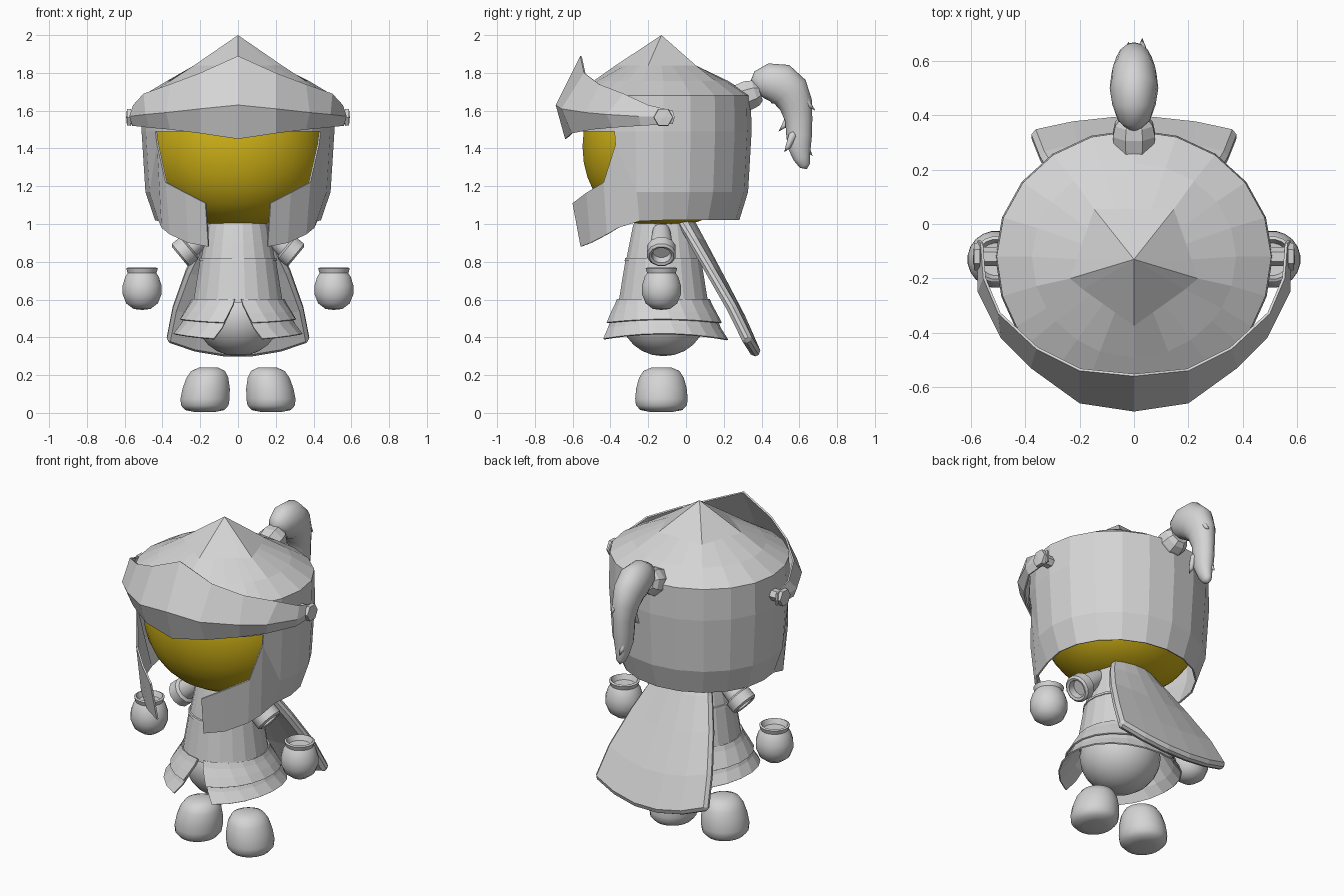
import bpy, bmesh, math
from mathutils import Vector

if "Cube" in bpy.data.objects:
    bpy.data.objects.remove(bpy.data.objects["Cube"])

CY = -0.12  # y of the figure's vertical axis


def material(name, rgb):
    m = bpy.data.materials.new(name)
    m.diffuse_color = (*rgb, 1)
    m.use_nodes = True
    m.node_tree.nodes["Principled BSDF"].inputs["Base Color"].default_value = m.diffuse_color
    return m


GREY = material("steel_grey", (0.66, 0.66, 0.66))
GOLD = material("golden_yellow", (0.62, 0.44, 0.008))


def grid(name, rows, closed=False, skip=None, mat=GREY, smooth=None, thick=0, offset=-1):
    """Skin of quads between rows of points; skip(row, col) leaves holes."""
    bm = bmesh.new()
    vs = [[bm.verts.new(p) for p in row] for row in rows]
    n = len(rows[0])
    for i in range(len(rows) - 1):
        for j in range(n if closed else n - 1):
            k = (j + 1) % n
            if not (skip and skip(i, j)):
                bm.faces.new((vs[i][j], vs[i][k], vs[i + 1][k], vs[i + 1][j]))
    bmesh.ops.remove_doubles(bm, verts=bm.verts, dist=0.0005)
    bmesh.ops.delete(bm, geom=[v for v in bm.verts if not v.link_faces], context='VERTS')
    bmesh.ops.recalc_face_normals(bm, faces=bm.faces)
    me = bpy.data.meshes.new(name)
    bm.to_mesh(me)
    bm.free()
    ob = bpy.data.objects.new(name, me)
    bpy.context.collection.objects.link(ob)
    me.materials.append(mat)
    if thick:
        s = ob.modifiers.new("thickness", 'SOLIDIFY')
        s.thickness, s.offset = thick, offset
    if smooth:
        bpy.context.view_layer.objects.active = ob
        bpy.ops.object.select_all(action='DESELECT')
        ob.select_set(True)
        bpy.ops.object.shade_smooth_by_angle(angle=math.radians(smooth))
    return ob


def lathe(name, profile, center=(0, CY, 0), axis=(0, 0, 1), sides=20, sx=1, sy=1, **kw):
    """Turn (radius, height) pairs about an axis through center."""
    rot = Vector((0, 0, 1)).rotation_difference(Vector(axis)).to_matrix()
    rows = []
    for r, h in profile:
        ring = []
        for k in range(sides):
            a = 2 * math.pi * (k + 0.5) / sides
            ring.append(Vector(center) + rot @ Vector((r * sx * math.cos(a), r * sy * math.sin(a), h)))
        rows.append(ring)
    return grid(name, rows, closed=True, **kw)


def sweep(name, path, sides=16, sx=1, **kw):
    """Tube in the x = const plane along (x, y, z, radius) stations."""
    rows = []
    for i, (x, y, z, r) in enumerate(path):
        a, b = path[max(i - 1, 0)], path[min(i + 1, len(path) - 1)]
        t = Vector((0, b[1] - a[1], b[2] - a[2])).normalized()
        side, up = Vector((1, 0, 0)), Vector((0, -t.z, t.y))
        rows.append([Vector((x, y, z)) + r * (sx * math.cos(q) * side + math.sin(q) * up)
                     for q in (2 * math.pi * k / sides for k in range(sides))])
    return grid(name, rows, closed=True, **kw)


# --- head filling the helmet, slightly flattened at the chin
lathe("head", [(abs(math.sin(math.pi * i / 16)) ** 0.8, -math.cos(math.pi * i / 16) * 0.425) for i in range(17)],
      center=(0, CY, 1.41), sides=32, sx=0.47, sy=0.43, mat=GOLD, smooth=60)

# --- helmet: columns given by angle from the front (degrees), lower edge and opening edge
cols = [(0, 0.88, 1.11), (19.5, 0.88, 1.11), (34, 0.90, 1.165), (50, 0.945, 1.22), (59, 0.98, 1.42),
        (73, 1.015, 1.17)] + [(a, 1.02, 1.17) for a in (90, 108, 126, 144, 162, 180)]
cols = [(-a, b, o) for a, b, o in cols[-2:0:-1]] + cols
helmet_rows = [[] for _ in range(7)]
for deg, zb, zo in cols:
    a = math.radians(deg)
    ry = 0.465 if abs(deg) > 90 else 0.5
    cheek = abs(deg) <= 59
    pent = 0.245 * math.cos(math.radians(36)) / math.cos(math.radians(abs(deg) % 72 - 36))
    stations = [(0.93 if cheek else 0.865, zb),
                ((1.02 if abs(deg) < 25 else 0.985) if cheek else 0.965, zo),
                (1.005, 1.49), (0.995, 1.68), (0.74, 1.757), (pent / 0.5, 1.838), (0, 2.0)]
    for row, (s, z) in zip(helmet_rows, stations):
        row.append((0.508 * s * math.sin(a), CY - 0.01 * (z > 1.8) - ry * s * math.cos(a), z))


def opening(i, j):
    a, b = abs(cols[j][0]), abs(cols[(j + 1) % len(cols)][0])
    return (i == 1 and max(a, b) <= 59) or (i == 0 and max(a, b) < 20)


grid("helmet", helmet_rows, closed=True, skip=opening, thick=0.01)

# --- raised visor: top edge, ridge and bottom edge, mirrored
top = [(0, -.56, 1.89), (.2, -.54, 1.80), (.36, -.46, 1.74), (.5, -.33, 1.69), (.555, -.2, 1.63), (.565, -.07, 1.6)]
ridge = [(0, -.69, 1.63), (.2, -.66, 1.61), (.38, -.53, 1.59), (.49, -.42, 1.58), (.575, -.25, 1.57), (.575, -.06, 1.565)]
low = [(0, -.64, 1.45), (.2, -.605, 1.48), (.36, -.5, 1.5), (.47, -.39, 1.51), (.56, -.24, 1.52), (.565, -.07, 1.53)]
grid("visor", [[(-x, y, z) for x, y, z in e[:0:-1]] + e for e in (top, ridge, low)], thick=0.01)

# --- visor bolts
for sx in (-1, 1):
    lathe("visor_bolt", [(0, 0.48), (0.035, 0.48), (0.035, 0.565), (0.052, 0.567), (0.05, 0.588), (0, 0.592)],
          center=(0, CY, 1.565), axis=(sx, 0, 0), sides=6)

# --- plume socket and plume
lathe("plume_socket", [(0, -0.06), (0.075, -0.06), (0.084, 0.02), (0.075, 0.06), (0.055, 0.085), (0, 0.085)],
      center=(0, 0.31, 1.675), axis=(0, 0.95, 0.3), sides=8)
sweep("plume", [(0, .36, 1.715, 0), (0, .363, 1.72, .04), (0, .39, 1.735, .078), (0, .44, 1.75, .1),
                (0, .5, 1.74, .112), (0, .55, 1.70, .104), (0, .583, 1.63, .088), (0, .597, 1.55, .072),
                (0, .599, 1.47, .068), (0, .6, 1.41, .062), (0, .613, 1.35, .045), (0, .63, 1.31, .03),
                (0, .64, 1.29, 0)], sx=0.8, smooth=60)
for x, y, z, dy in ((.03, .63, 1.66, .055), (-.03, .54, 1.55, -.05), (.04, .555, 1.44, -.035), (-.02, .63, 1.42, .04)):
    sweep("plume_tuft", [(x, y - dy * .6, z + .06, 0), (x, y - dy * .3, z + .03, .022),
                         (x, y + dy * .4, z - .03, .014), (x, y + dy, z - .06, 0)], sides=8, smooth=60)

# --- torso, waist seam and round underbody
lathe("torso", [(0, 1.04), (0.145, 1.04), (0.165, 0.98), (0.197, 0.82), (0.203, 0.81), (0.24, 0.585), (0, 0.585)],
      smooth=15)
lathe("waist_seam", [(0.197, 0.821), (0.205, 0.819), (0.208, 0.805), (0.203, 0.803)], sides=20)
lathe("underbody", [(0.225 * math.sin(math.pi * i / 12), 0.505 - 0.205 * math.cos(math.pi * i / 12))
                    for i in range(13)], sides=24, smooth=60)


# --- two skirt tiers split at the front
def skirt(name, profile, sides=20):
    rows = []
    for r, z, gap in profile:
        angs = [math.radians(gap + (360 - 2 * gap) * k / sides) for k in range(sides + 1)]
        # the hem dips a little at front and back
        rows.append([(r * math.sin(a), CY - r * math.cos(a),
                      z - 0.08 * (0.6 - z) * math.cos(2 * a)) for a in angs])
    grid(name, rows, thick=0.008, offset=0)


skirt("upper_skirt", [(0.242, 0.602, 4), (0.256, 0.572, 6), (0.281, 0.53, 10), (0.306, 0.485, 14)])
skirt("lower_skirt", [(0.234, 0.6, 4), (0.248, 0.57, 6), (0.273, 0.52, 11), (0.302, 0.458, 16), (0.34, 0.402, 22)])

# --- cape hanging off the back
cape_rows = []
for z, y, w in ((1.03, 0.01, 0.13), (0.9, 0.08, 0.2), (0.72, 0.175, 0.275), (0.5, 0.29, 0.345), (0.3, 0.378, 0.38)):
    t = (1.03 - z) / 0.73
    cape_rows.append([(u * w, y - 0.05 * u * u, z + 0.08 * t * u * u) for u in (-1, -.6, -.2, .2, .6, 1)])
cape = grid("cape", cape_rows, thick=0.055, offset=0)
bev = cape.modifiers.new("soft_edge", 'BEVEL')
bev.width, bev.segments, bev.limit_method, bev.angle_limit = 0.018, 1, 'ANGLE', math.radians(50)

for sx in (-1, 1):
    # --- sleeve stubs with a cuff and hollow end
    lathe("sleeve", [(0.045, -0.02), (0.055, 0.05), (0.06, 0.12), (0.078, 0.13), (0.078, 0.185), (0.066, 0.195),
                     (0.052, 0.19), (0.048, 0.15), (0, 0.15)],
          center=(sx * 0.16, CY - 0.01, 0.955), axis=(sx * 0.77, 0, -0.64), sides=12, smooth=35)
    # --- floating gloves with a flared open wrist
    lathe("glove", [(0, 0.545), (0.045, 0.55), (0.085, 0.58), (0.105, 0.63), (0.104, 0.675), (0.09, 0.72),
                    (0.077, 0.74), (0.085, 0.765), (0.074, 0.77), (0.06, 0.74), (0, 0.735)],
          center=(sx * 0.508, CY - 0.01, 0), sides=20, smooth=50)
    # --- boots: wide flat soles, leaning inward towards the top
    boot = lathe("boot", [(0, 0.004), (0.06, 0.006), (0.105, 0.015), (0.127, 0.04), (0.131, 0.075), (0.126, 0.13),
                          (0.112, 0.185), (0.09, 0.222), (0.05, 0.24), (0, 0.241)],
                 center=(sx * 0.176, CY - 0.01, 0), sides=24, sy=1.07, smooth=60)
    for v in boot.data.vertices:
        v.co.x -= sx * 0.02 * max(0, v.co.z - 0.06) / 0.18
